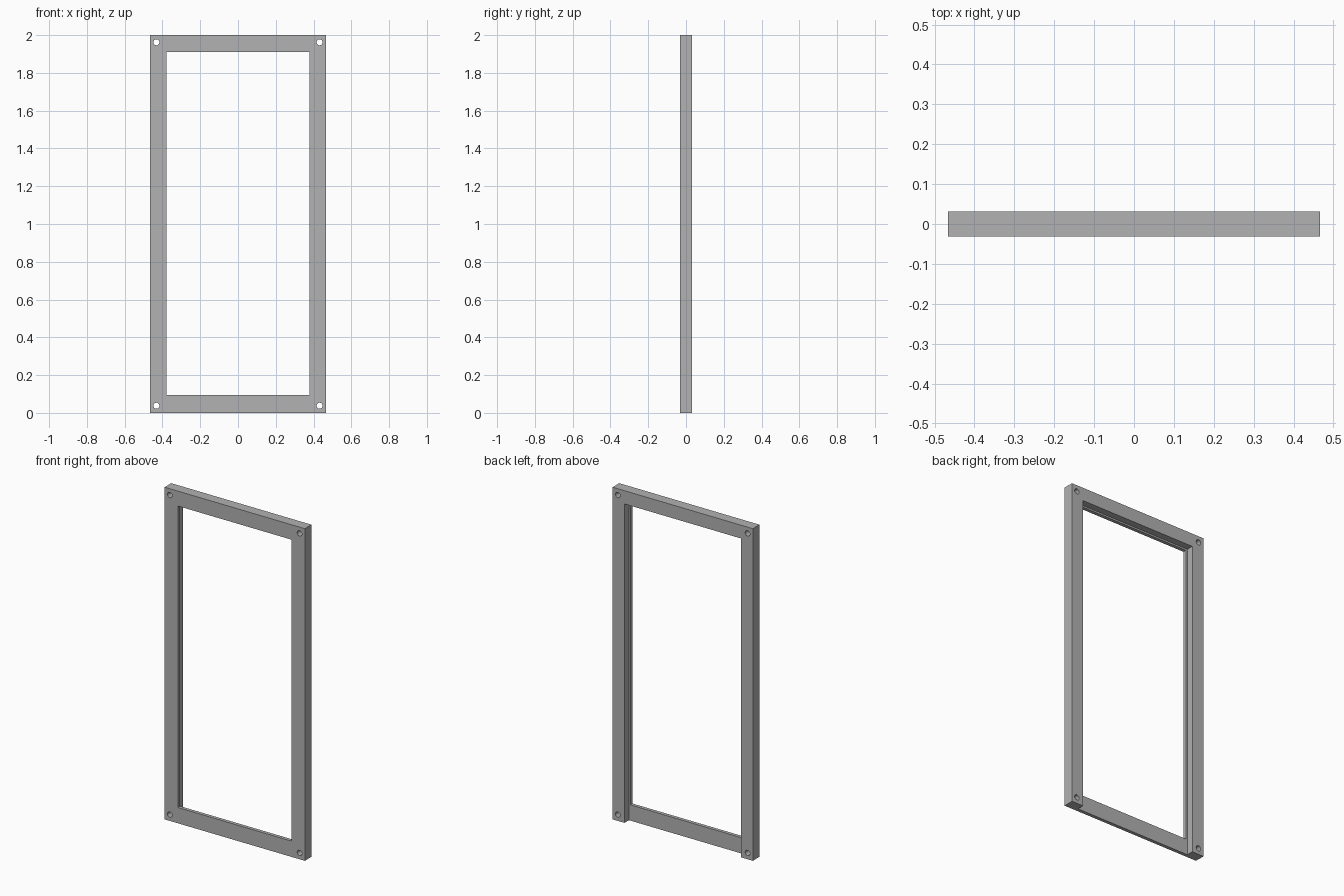
import bpy
import math

cube = bpy.data.objects.get("Cube")
if cube:
    bpy.data.objects.remove(cube, do_unlink=True)

HALF_W, HALF_D, HEIGHT = 0.467, 0.0315, 2.0
LIP_BACK = -0.0105          # back plane of the thin front lip
EXTRA = 0.1                 # cutter overshoot

grey = bpy.data.materials.new("plain grey")
grey.use_nodes = True
grey.diffuse_color = (0.445, 0.445, 0.445, 1)
grey.node_tree.nodes["Principled BSDF"].inputs["Base Color"].default_value = grey.diffuse_color


def box(name, x, y0, y1, z0, z1):
    """Box centred on x = 0 with half width x."""
    bpy.ops.mesh.primitive_cube_add(size=1, location=(0, (y0 + y1) / 2, (z0 + z1) / 2))
    ob = bpy.context.object
    ob.name = name
    ob.scale = (2 * x, y1 - y0, z1 - z0)
    bpy.ops.object.transform_apply(location=True, rotation=False, scale=True)
    ob.data.materials.append(grey)
    return ob


def cut(target, cutter):
    """Subtract the cutter, then discard it."""
    cutter.hide_render = True
    mod = target.modifiers.new("cut", "BOOLEAN")
    mod.operation = "DIFFERENCE"
    mod.solver = "EXACT"
    mod.object = cutter
    bpy.ops.object.select_all(action="DESELECT")
    target.select_set(True)
    bpy.context.view_layer.objects.active = target
    bpy.ops.object.modifier_apply(modifier=mod.name)
    bpy.data.objects.remove(cutter, do_unlink=True)


# Solid slab of the frame
frame = box("panel_frame", HALF_W, -HALF_D, HALF_D, 0, HEIGHT)

# Rear recess, open at the bottom so a panel can slide in
cut(frame, box("recess_cutter", 0.388, LIP_BACK, EXTRA, -EXTRA, 1.92))

# Window opening through the front lip
cut(frame, box("opening_cutter", 0.378, -EXTRA, EXTRA, 0.095, 1.91))

# Screw holes in the four corners
for x in (-0.432, 0.432):
    for z in (0.038, 1.962):
        bpy.ops.mesh.primitive_cylinder_add(vertices=24, radius=0.016, depth=0.2,
                                            location=(x, 0, z), rotation=(math.pi / 2, 0, 0))
        hole = bpy.context.object
        hole.name = "hole_cutter"
        hole.data.materials.append(grey)
        cut(frame, hole)

bpy.ops.object.shade_smooth_by_angle(angle=math.radians(30))
